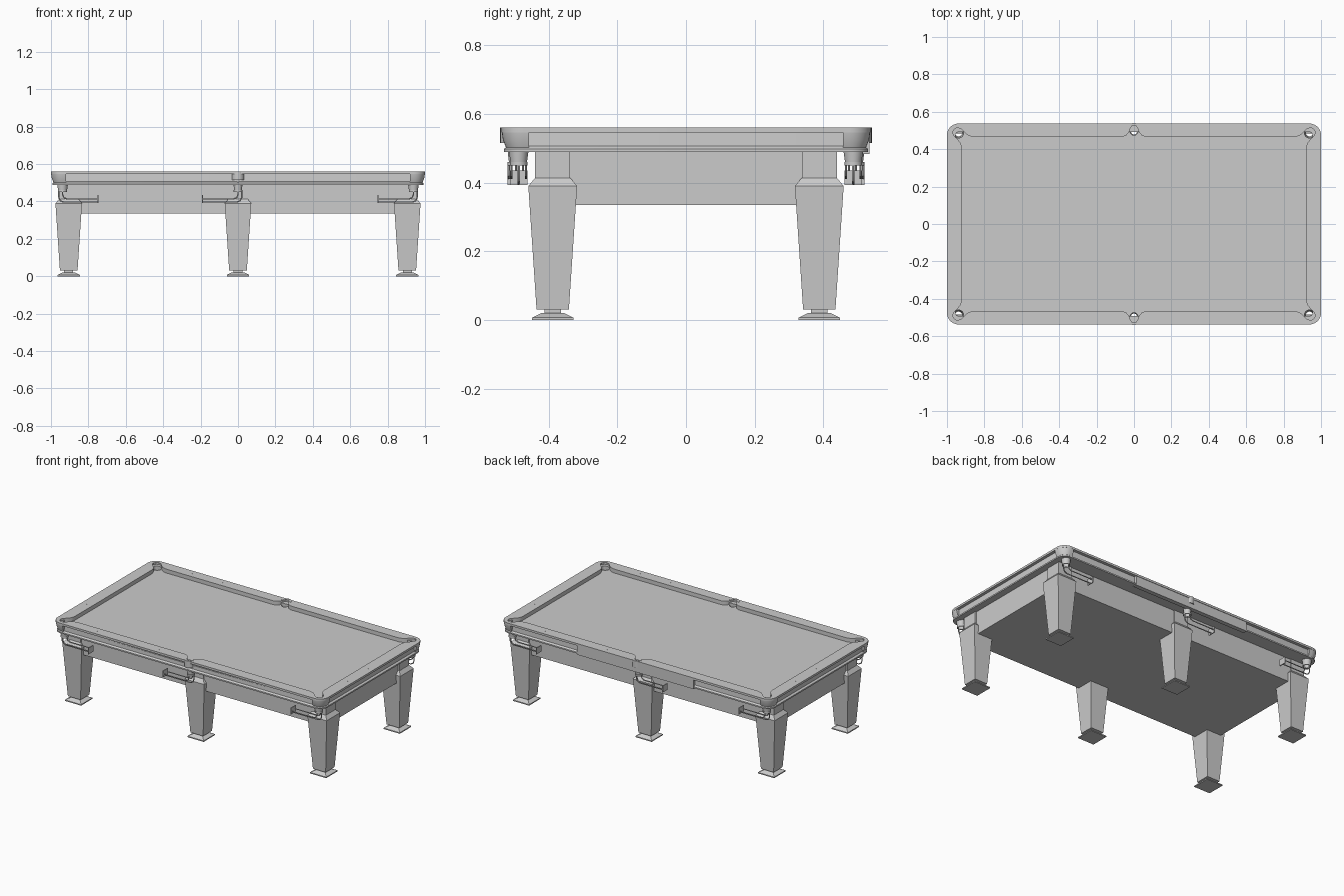
import bpy, bmesh, math
from math import cos, sin, pi

if "Cube" in bpy.data.objects:
    bpy.data.objects.remove(bpy.data.objects["Cube"])


def make(name, verts, faces, smooth=False):
    bm = bmesh.new()
    vs = [bm.verts.new(v) for v in verts]
    for f in faces:
        bm.faces.new([vs[i] for i in f])
    bmesh.ops.recalc_face_normals(bm, faces=bm.faces)
    me = bpy.data.meshes.new(name)
    bm.to_mesh(me)
    bm.free()
    ob = bpy.data.objects.new(name, me)
    bpy.context.collection.objects.link(ob)
    if smooth:
        finish(ob)
    return ob


def finish(ob, convert=False):
    bpy.ops.object.select_all(action='DESELECT')
    ob.select_set(True)
    bpy.context.view_layer.objects.active = ob
    if convert:
        bpy.ops.object.convert(target='MESH')
    bpy.ops.object.shade_smooth_by_angle(angle=math.radians(35))


def loft(name, loops, wrap=False, caps=True, smooth=False):
    n, k = len(loops[0]), len(loops)
    verts = [p for l in loops for p in l]
    faces = []
    for i in range(k if wrap else k - 1):
        a, b = i * n, ((i + 1) % k) * n
        faces += [(a + j, a + (j + 1) % n, b + (j + 1) % n, b + j) for j in range(n)]
    if caps and not wrap:
        faces += [tuple(range(n)), tuple(range((k - 1) * n, k * n))]
    return make(name, verts, faces, smooth)


def rect(cx, cy, hx, hy, z):
    return [(cx - hx, cy - hy, z), (cx + hx, cy - hy, z), (cx + hx, cy + hy, z), (cx - hx, cy + hy, z)]


def box(name, x0, x1, y0, y1, z0, z1):
    cx, cy, hx, hy = (x0 + x1) / 2, (y0 + y1) / 2, (x1 - x0) / 2, (y1 - y0) / 2
    return loft(name, [rect(cx, cy, hx, hy, z0), rect(cx, cy, hx, hy, z1)])


def circle(cx, cy, r, z=None, n=24):
    pts = [(cx + r * cos(2 * pi * i / n), cy + r * sin(2 * pi * i / n)) for i in range(n)]
    return pts if z is None else [(x, y, z) for x, y in pts]


def rounded(inset=0.0, r=0.062, n=8):
    X, Y, r = 1 - inset, 0.537 - inset, max(r - inset, 0.012)
    pts = []
    for k, (sx, sy) in enumerate([(1, 1), (-1, 1), (-1, -1), (1, -1)]):
        for i in range(n + 1):
            a = (k + i / n) * pi / 2
            pts.append((sx * (X - r) + r * cos(a), sy * (Y - r) + r * sin(a)))
    return pts


def plate(name, outlines, z0, z1):
    cu = bpy.data.curves.new(name, 'CURVE')
    cu.dimensions, cu.fill_mode, cu.extrude = '2D', 'BOTH', (z1 - z0) / 2
    for pts in outlines:
        s = cu.splines.new('POLY')
        s.points.add(len(pts) - 1)
        for p, q in zip(s.points, pts):
            p.co = (q[0], q[1], 0, 1)
        s.use_cyclic_u = True
    ob = bpy.data.objects.new(name, cu)
    ob.location.z = (z0 + z1) / 2
    bpy.context.collection.objects.link(ob)
    finish(ob, True)
    return ob


def rod(name, pts, r):
    cu = bpy.data.curves.new(name, 'CURVE')
    cu.dimensions, cu.bevel_depth, cu.bevel_resolution, cu.use_fill_caps = '3D', r, 1, True
    s = cu.splines.new('POLY')
    s.points.add(len(pts) - 1)
    for p, q in zip(s.points, pts):
        p.co = (*q, 1)
    ob = bpy.data.objects.new(name, cu)
    bpy.context.collection.objects.link(ob)
    finish(ob, True)


corners = [(sx, sy) for sx in (-1, 1) for sy in (-1, 1)]
CX, CY, MY = 0.938, 0.487, 0.495   # pocket centres

# Rail top with cushion noses and pocket mouths, mirrored from one quarter
quarter = [(0, .526), (.012, .523), (.02, .51), (.026, .493), (.04, .475), (.065, .465),
           (.86, .465), (.885, .472), (.905, .488), (.925, .508), (.945, .515), (.96, .508),
           (.969, .492), (.965, .475), (.945, .455), (.928, .435), (.92, .41)]
right = quarter + [(x, -y) for x, y in reversed(quarter)]
inner = right + [(-x, y) for x, y in reversed(right[1:-1])]
plate("rail_top", [rounded(), inner], 0.546, 0.56)
plate("cushion", [rounded(0.022), inner], 0.532, 0.546)

# Playing bed with pocket holes
holes = [circle(sx * CX, sy * CY, 0.027) for sx, sy in corners] + [circle(0, s * MY, 0.021) for s in (-1, 1)]
plate("playing_bed", [rounded(0.025)] + holes, 0.492, 0.534)

# Side apron with flared bottom moulding
prof = [(.02, .548), (.018, .506), (.007, .498), (.007, .489), (.045, .489), (.045, .548)]
loft("side_apron", [[(x, y, z) for x, y in rounded(i)] for i, z in prof], wrap=True, smooth=True)

# Long panel on the back side
box("back_panel", -0.43, 0.43, 0.505, 0.534, 0.484, 0.547)

# Frame under the bed
box("frame", -0.945, 0.945, -0.433, 0.433, 0.335, 0.493)

# Tapered legs with post and foot
for lx in (-0.905, 0, 0.905):
    for ly in (-0.388, 0.388):
        loft("leg", [rect(lx, ly, h, h, z) for h, z in
                     [(.047, .03), (.071, .39), (.051, .414), (.051, .492)]])
        loft("foot", [rect(lx, ly, h, h, z) for h, z in
                      [(.06, 0), (.06, .007), (.034, .02), (.024, .02), (.024, .032)]])

# Corner castings wrapping the apron under the rail
for sx, sy in corners:
    def side(inset):
        r, X, Y = 0.062 - inset, 1 - inset, 0.537 - inset
        arc = [(X - r + r * cos(i * pi / 16), Y - r + r * sin(i * pi / 16)) for i in range(9)]
        return [(X, .457)] + arc + [(.92, Y)]
    out = [side(.001), side(.004), side(.013)]
    inn = side(.03)[::-1]
    loft("corner_casting", [[(sx * x, sy * y, z) for x, y in o + inn]
                            for o, z in zip(out, (.5465, .525, .502))], smooth=True)

# Middle pocket castings
for s in (-1, 1):
    arc = [i * pi / 12 for i in range(13)]
    pts = [(.034 * cos(a), s * (.505 + .036 * sin(a))) for a in arc]
    pts += [(.024 * cos(a), s * (.505 + .025 * sin(a))) for a in reversed(arc)]
    plate("middle_casting", [pts], 0.515, 0.561)

# Pocket cups and ball return rails
pockets = [(sx * CX, sy * CY, -sx) for sx, sy in corners] + [(0, s * MY, -1) for s in (-1, 1)]
for px, py, d in pockets:
    k = 0.85 if px == 0 else 1.0
    cup = [(.028, .532), (.033, .532), (.029, .495), (.023, .452), (.019, .452), (.025, .495)]
    loft("pocket_cup", [circle(px, py, r * k, z) for r, z in cup], wrap=True, smooth=True)
    for off, back, low in ((-.021, 0, .413), (0, .02, .397), (.021, 0, .413)):
        x0 = px - d * back
        path = [(x0, .458), (x0, low + .025), (x0 + d * .007, low + .008), (x0 + d * .025, low), (px + d * .19, low)]
        rod("ball_return_rail", [(x, py + off, z) for x, z in path], 0.0035)
    ex = px + d * .19
    box("return_end_stop", ex - .003, ex + .003, py - .025, py + .025, .393, .435)
    # hoop joining the return rails to the cup
    loft("cup_hoop", [circle(px, py, r, z) for r, z in
                      [(.02, .45), (.025, .45), (.025, .46), (.02, .46)]], wrap=True, smooth=True)

# Sight dots on the rails
dots = [(x * .115 * 2, s * .503) for x in (-3, -2, -1, 1, 2, 3) for s in (-1, 1)]
dots += [(s * .962, y * .22) for y in (-1, 0, 1) for s in (-1, 1)]
for x, y in dots:
    loft("sight_dot", [circle(x, y, .004, z, 10) for z in (.558, .5606)])
